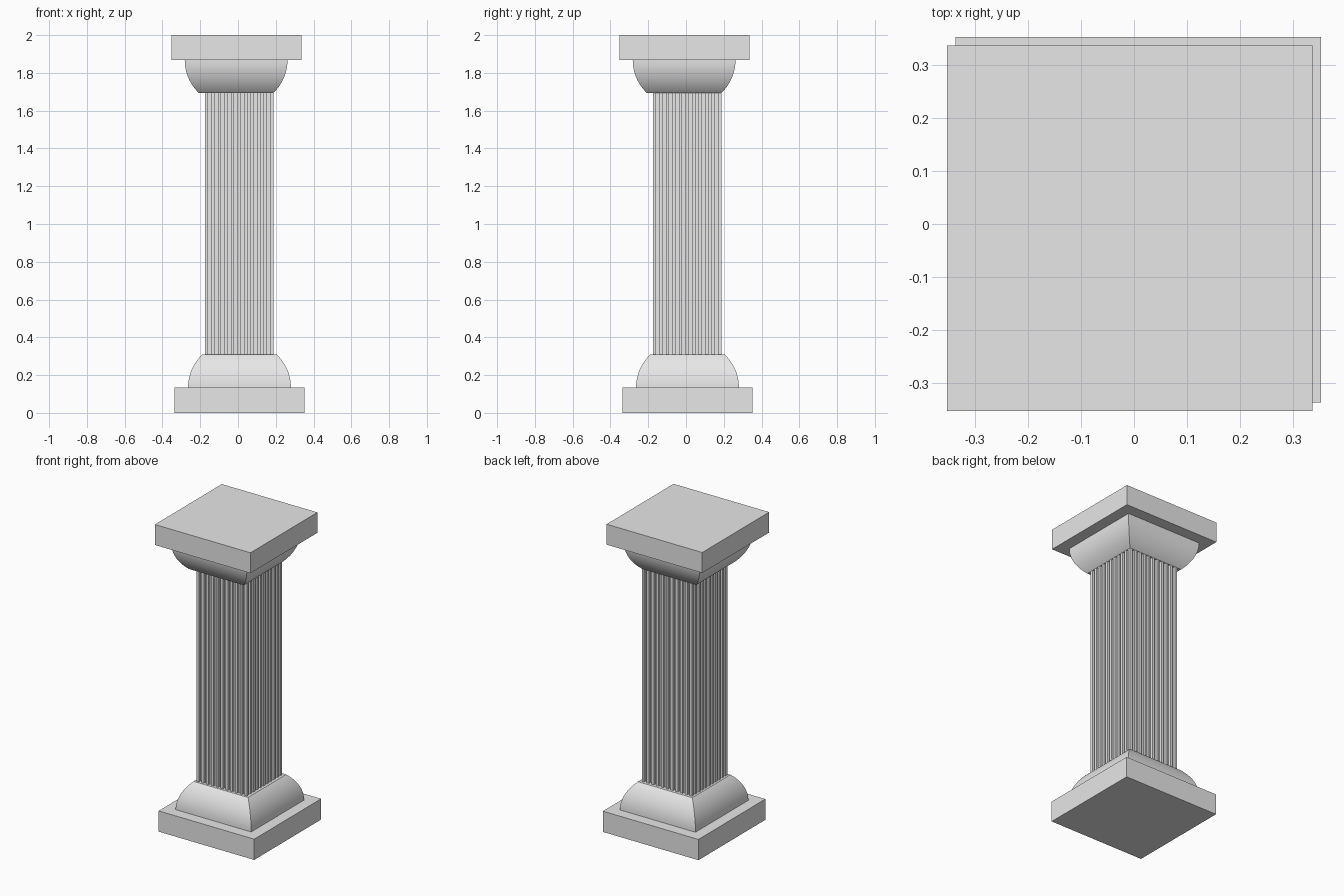
import bpy, bmesh, math

cube = bpy.data.objects.get("Cube")
if cube:
    bpy.data.objects.remove(cube)

stone = bpy.data.materials.new("light_grey_stone")
stone.use_nodes = True
stone.diffuse_color = (0.8, 0.8, 0.8, 1)
stone.node_tree.nodes["Principled BSDF"].inputs["Base Color"].default_value = (0.8, 0.8, 0.8, 1)


def square(half):
    return [(-half, -half), (half, -half), (half, half), (-half, half)]


def loft(name, rings, centre, smooth=False):
    """Join a stack of (outline, height) rings into a closed solid."""
    bm = bmesh.new()
    loops = [[bm.verts.new((x + centre, y + centre, z)) for x, y in outline]
             for outline, z in rings]
    for low, high in zip(loops, loops[1:]):
        for i in range(len(low)):
            j = (i + 1) % len(low)
            bm.faces.new((low[i], low[j], high[j], high[i]))
    bm.faces.new(loops[0][::-1])
    bm.faces.new(loops[-1])
    bmesh.ops.recalc_face_normals(bm, faces=bm.faces)
    for face in bm.faces:
        face.smooth = smooth
    mesh = bpy.data.meshes.new(name)
    bm.to_mesh(mesh)
    bm.free()
    if smooth:
        mesh.set_sharp_from_angle(angle=math.radians(30))
    mesh.materials.append(stone)
    obj = bpy.data.objects.new(name, mesh)
    bpy.context.collection.objects.link(obj)
    return obj


def flare(z_wide, z_narrow, wide=0.272, narrow=0.196, steps=12):
    """Square rings following a convex arc from the wide to the narrow end."""
    height, inset = abs(z_narrow - z_wide), wide - narrow
    radius = (height ** 2 + inset ** 2) / (2 * inset)
    sweep = math.asin(height / radius)
    direction = 1 if z_narrow > z_wide else -1
    rings = []
    for i in range(steps + 1):
        a = sweep * i / steps
        rings.append((square(wide - radius * (1 - math.cos(a))),
                      z_wide + direction * radius * math.sin(a)))
    return rings


def fluted_square(half, ridges, depth):
    """Square outline with evenly spaced rectangular grooves on each side."""
    count = 2 * ridges - 1
    step = 2 * half / count
    side = [(-half, -half)]
    for i in range(1, count, 2):
        a, b = -half + i * step, -half + (i + 1) * step
        side += [(a, -half), (a, depth - half), (b, depth - half), (b, -half)]
    outline = []
    for _ in range(4):
        outline += side
        side = [(-y, x) for x, y in side]
    return outline


# Square slabs, slightly offset from each other
SLAB, OFFSET = 0.344, 0.008
loft("bottom_slab", [(square(SLAB), 0), (square(SLAB), 0.135)], OFFSET)
loft("top_slab", [(square(SLAB), 1.867), (square(SLAB), 2)], -OFFSET)

# Curved base and capital
loft("base_flare", flare(0.135, 0.31), OFFSET, smooth=True)
loft("capital_flare", flare(1.867, 1.693), -0.01, smooth=True)

# Fluted shaft
section = fluted_square(0.181, 11, 0.016)
loft("fluted_shaft", [(section, 0.31), (section, 1.693)], 0.006)
